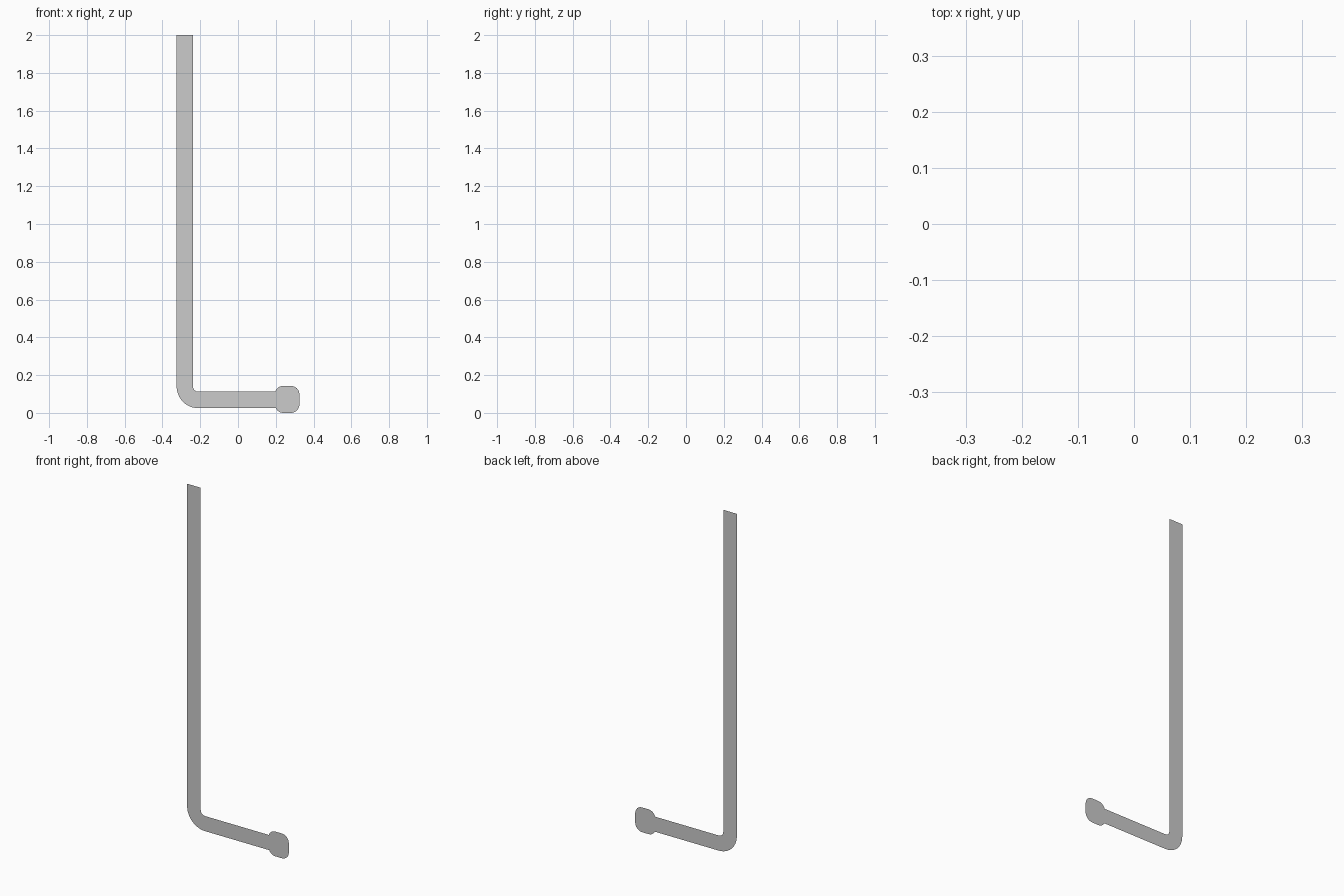
import bpy, bmesh
from math import cos, sin, radians

if "Cube" in bpy.data.objects:
    bpy.data.objects.remove(bpy.data.objects["Cube"])


def arc(cx, cz, r, a0, a1, n=8):
    """Points on a circular arc in the xz plane, angles in degrees."""
    return [(cx + r * cos(radians(a0 + (a1 - a0) * i / n)),
             cz + r * sin(radians(a0 + (a1 - a0) * i / n))) for i in range(n + 1)]


def make(name, loops, y):
    """Flat sheet facing the front, one face per outline."""
    bm = bmesh.new()
    for pts in loops:
        bm.faces.new([bm.verts.new((x, y, z)) for x, z in pts])
    bmesh.ops.remove_doubles(bm, verts=bm.verts, dist=1e-5)
    me = bpy.data.meshes.new(name)
    bm.to_mesh(me)
    bm.free()
    ob = bpy.data.objects.new(name, me)
    bpy.context.collection.objects.link(ob)
    return ob


def rounded(x0, x1, z0, z1, r):
    """Rounded rectangle, counter-clockwise seen from the front."""
    return (arc(x1 - r, z0 + r, r, -90, 0) + arc(x1 - r, z1 - r, r, 0, 90)
            + arc(x0 + r, z1 - r, r, 90, 180) + arc(x0 + r, z0 + r, r, 180, 270))


# Flat shaft: upright strip, quarter bend and foot strip
CX, CZ, R_OUT, R_IN = -0.21, 0.14, 0.115, 0.028
outer = arc(CX, CZ, R_OUT, 180, 270, 12)
inner = arc(CX, CZ, R_IN, 180, 270, 12)
upright = [outer[0], inner[0], (CX - R_IN, 2.0), (CX - R_OUT, 2.0)]
bend = [[outer[i], outer[i + 1], inner[i + 1], inner[i]] for i in range(12)]
foot = [outer[-1], (0.21, CZ - R_OUT), (0.21, CZ - R_IN), inner[-1]]
make("shaft", [upright] + bend + [foot], 0.0)

# Rounded tip at the end of the foot
make("tip", [rounded(0.195, 0.325, 0.0, 0.143, 0.045)], -0.0005)

# Narrow strip lying against the back of the foot
make("back_strip", [rounded(-0.2, 0.285, 0.057, 0.08, 0.01)], 0.0005)
